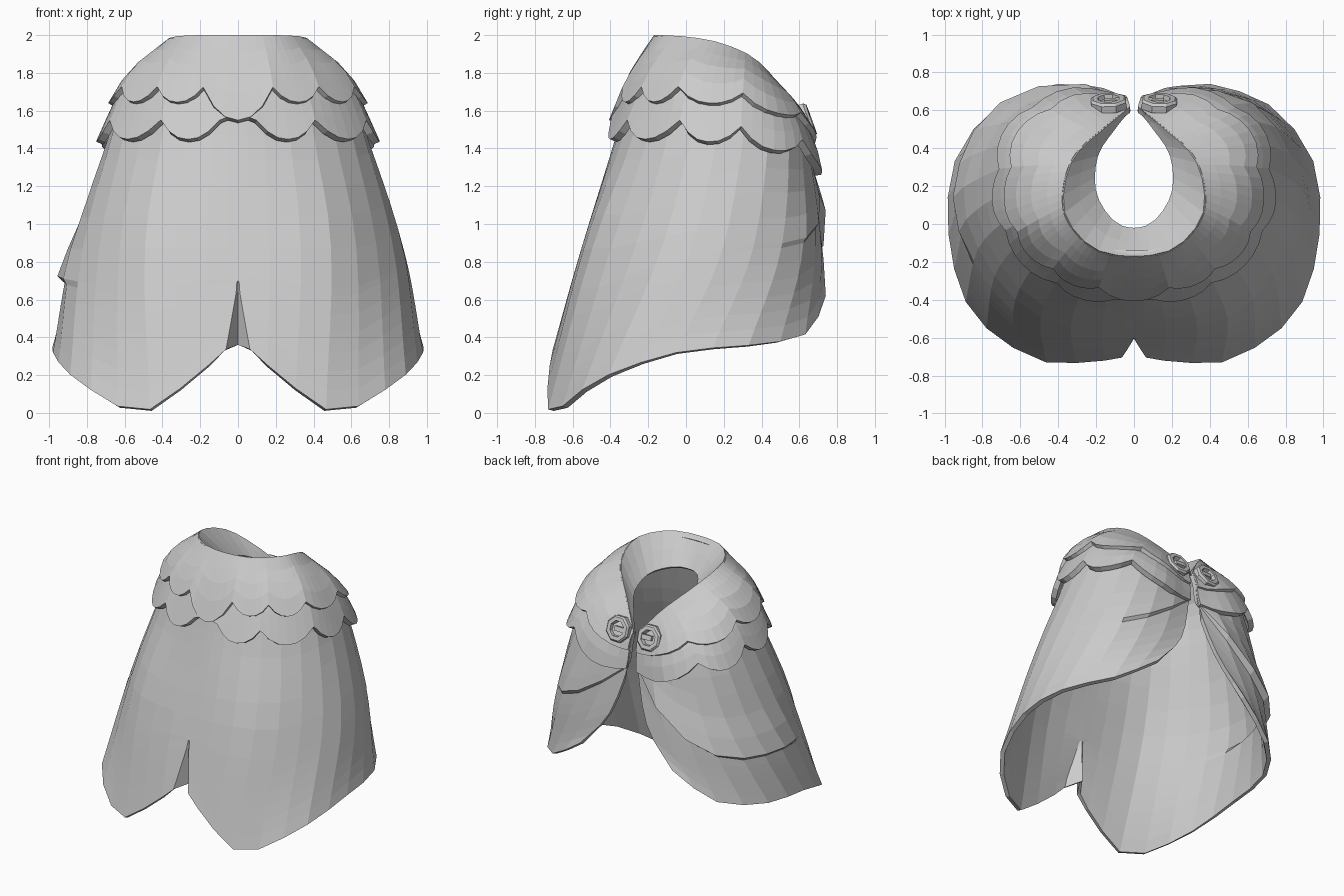
import bpy, bmesh, math
from mathutils import Vector, Matrix

if "Cube" in bpy.data.objects:
    bpy.data.objects.remove(bpy.data.objects["Cube"], do_unlink=True)

cloth = bpy.data.materials.new("pale grey cloth")
cloth.use_nodes = True
cloth.diffuse_color = (0.6, 0.6, 0.6, 1)
cloth.node_tree.nodes["Principled BSDF"].inputs["Base Color"].default_value = cloth.diffuse_color

# Cross-sections of the left half, from the front centre round to the rear opening
lip = [(0, -.02, 1.8), (.11, .02, 1.8), (.2, .17, 1.78), (.19, .36, 1.72), (.1, .5, 1.63), (.02, .6, 1.5)]
neck = [(0, -.17, 2), (.21, -.13, 2), (.35, .02, 1.99), (.37, .18, 1.96), (.31, .36, 1.88),
        (.15, .51, 1.72), (.02, .62, 1.55)]
shoulder = [(0, -.28, 1.76), (.3, -.22, 1.76), (.53, -.03, 1.76), (.57, .2, 1.74), (.52, .42, 1.68),
            (.32, .58, 1.58), (.03, .64, 1.46)]
chest = [(0, -.39, 1.4), (.4, -.31, 1.4), (.66, -.05, 1.4), (.7, .25, 1.4), (.6, .52, 1.38),
         (.33, .66, 1.33), (.05, .66, 1.25)]
middle = [(0, -.56, .85), (.5, -.5, .85), (.82, -.15, .85), (.88, .2, .85), (.73, .55, .85),
          (.45, .7, .86), (.17, .72, .89)]
hem = [(0, -.7, .36), (.24, -.73, .18), (.53, -.71, .005), (.86, -.46, .18), (.98, -.05, .32),
       (.94, .35, .36), (.7, .64, .42), (.4, .74, .62)]


def spline(a, b, c, d, t):
    return b + ((c - a) + ((2 * a - 5 * b + 4 * c - d) + (3 * (b - c) + d - a) * t) * t) * t / 2


def sampler(points):
    """Smooth curve through the points, read by its share of the length."""
    p = [Vector(q) for q in points]
    p = [Vector((-p[1].x, p[1].y, p[1].z))] + p + [2 * p[-1] - p[-2]]
    dense = [spline(*p[i:i + 4], k / 10) for i in range(len(p) - 3) for k in range(10)] + [p[-2]]
    dist = [0]
    for a, b in zip(dense, dense[1:]):
        dist.append(dist[-1] + (b - a).length)

    def at(u):
        want = u * dist[-1]
        i = next((k for k in range(len(dist) - 2) if dist[k + 1] >= want), len(dist) - 2)
        return dense[i].lerp(dense[i + 1], (want - dist[i]) / (dist[i + 1] - dist[i]))
    return at


rings = [sampler(r) for r in (lip, neck, shoulder, chest, middle, hem)]


def surface(u, v):
    """u: -1 to 1 around; v: -1 lip, 0 neck, 1 shoulder, 2 chest, 3 middle, 4 hem."""
    p = [r(min(abs(u), 1)) for r in rings]
    if v < 0:
        q = p[1].lerp(p[0], -v)
    else:
        p = [2 * p[1] - p[2]] + p[1:] + [2 * p[-1] - p[-2]]
        i = min(int(v), 3)
        q = spline(*p[i:i + 4], v - i)
    return Vector((math.copysign(q.x, u), q.y, q.z))


def normal(u, v):
    e = .01
    du = surface(min(u + e, 1), v) - surface(max(u - e, -1), v)
    dv = surface(u, min(v + e, 4)) - surface(u, max(v - e, 0))
    return dv.cross(du).normalized()


def finish(name, bm):
    mesh = bpy.data.meshes.new(name)
    bm.to_mesh(mesh)
    bm.free()
    mesh.materials.append(cloth)
    obj = bpy.data.objects.new(name, mesh)
    bpy.context.collection.objects.link(obj)
    return obj


def sheet(name, columns, thickness):
    """Join columns of points into a sheet and thicken it inward."""
    bm = bmesh.new()
    grid = [[bm.verts.new(p) for p in col] for col in columns]
    for a, b in zip(grid, grid[1:]):
        for j in range(len(a) - 1):
            bm.faces.new((a[j], a[j + 1], b[j + 1], b[j]))
    obj = finish(name, bm)
    mod = obj.modifiers.new("thickness", 'SOLIDIFY')
    mod.thickness = thickness
    mod.offset = -1
    return obj


# Cloak body: rows follow a draped fold on each side; the front hem has a pinched pleat
PLEAT = .025


def body_column(u):
    fold = 3.25 - 1.4 * max(0, (abs(u) - .6) / .4) ** 3.5
    start, depth = (.45, .045) if u < 0 else (.7, .02)
    if u > 0:
        fold -= .35 * max(0, min(1, (u - .3) / .35)) * (1 - u ** 8)
    fade = max(0, min(1, (abs(u) - start) / .1, (1 - abs(u)) / .08))
    column = [surface(u, v) for v in (-1, -.5, 0, .25, .6, 1)]
    for k in range(1, 9):
        v = 1 + (fold - 1) * k / 8
        bulge = max(0, 1 - (fold - v) / .6)
        column.append(surface(u, v) + normal(u, v) * depth * bulge * fade)
    for k in range(7):
        v = fold + .05 + (3.95 - fold) * k / 6
        p = surface(u, v)
        if u == 0:
            p.y += .1 * k / 6
        elif abs(u) == PLEAT:
            p.x *= max(.1, k / 6)
        column.append(p)
    return column


half = [PLEAT] + [k / 14 for k in range(1, 15)]
around = [-u for u in reversed(half)] + [0] + half
sheet("cloak_body", [body_column(u) for u in around], .032)


# Scalloped shoulder capes, hanging a little lower towards the opening
def scalloped_cape(name, cusps, top, cusp_v, low_v, lift_top, lift_edge, centre_v, droop):
    marks = [-c for c in reversed(cusps)] + cusps
    columns = []
    for a, b in zip(marks, marks[1:]):
        low = centre_v if a < 0 < b else low_v
        steps = 6
        for k in range(steps + (b == marks[-1])):
            t = k / steps
            u = a + (b - a) * t
            edge = cusp_v + (low - cusp_v) * (1 - abs(2 * t - 1) ** 2.2)
            edge += droop * max(0, (abs(u) - .4) / .6)
            flat = min(1, .4 + (1 - abs(u)) * 4)
            col = []
            for j in range(5):
                v = top + (edge - top) * j / 4
                lift = lift_top + (lift_edge - lift_top) * j / 4
                col.append(surface(u, v) + normal(u, v) * lift * flat)
            columns.append(col)
    sheet(name, columns, .04)


scalloped_cape("lower_cape", [.05, .21, .4, .56, .74, 1], .9, 1.68, 1.93, .015, .055, 1.62, .25)
scalloped_cape("upper_cape", [.1, .24, .38, .56, .76, 1], .03, 1.18, 1.42, .001, .06, 1.68, .1)

# Clasps: an angular ring with a centre bar on each side of the opening
for side, label in ((1, "left"), (-1, "right")):
    u, v = side * .925, .8
    n = normal(u, v)
    across = Vector((0, 0, 1)).cross(n).normalized()
    frame = Matrix((across, n.cross(across), n)).transposed().to_4x4()
    frame.translation = surface(u, v) + n * .03
    bm = bmesh.new()
    loops = []
    for k in range(8):
        ang = math.pi * (k + .5) / 4
        c, s = math.cos(ang), math.sin(ang)
        loops.append([bm.verts.new((c * r, s * r, h)) for r, h in
                      ((.1, -.025), (.1, .012), (.088, .025), (.06, .025), (.05, -.025))])
    for k in range(8):
        a, b = loops[k], loops[(k + 1) % 8]
        for j in range(5):
            m = (j + 1) % 5
            bm.faces.new((a[j], b[j], b[m], a[m]))
    bmesh.ops.create_cube(bm, size=1, matrix=Matrix.Translation((side * .02, 0, 0)) @
                          Matrix.Diagonal((.09, .035, .04, 1)))
    bm.transform(frame)
    bmesh.ops.recalc_face_normals(bm, faces=bm.faces)
    finish(label + "_clasp", bm)
